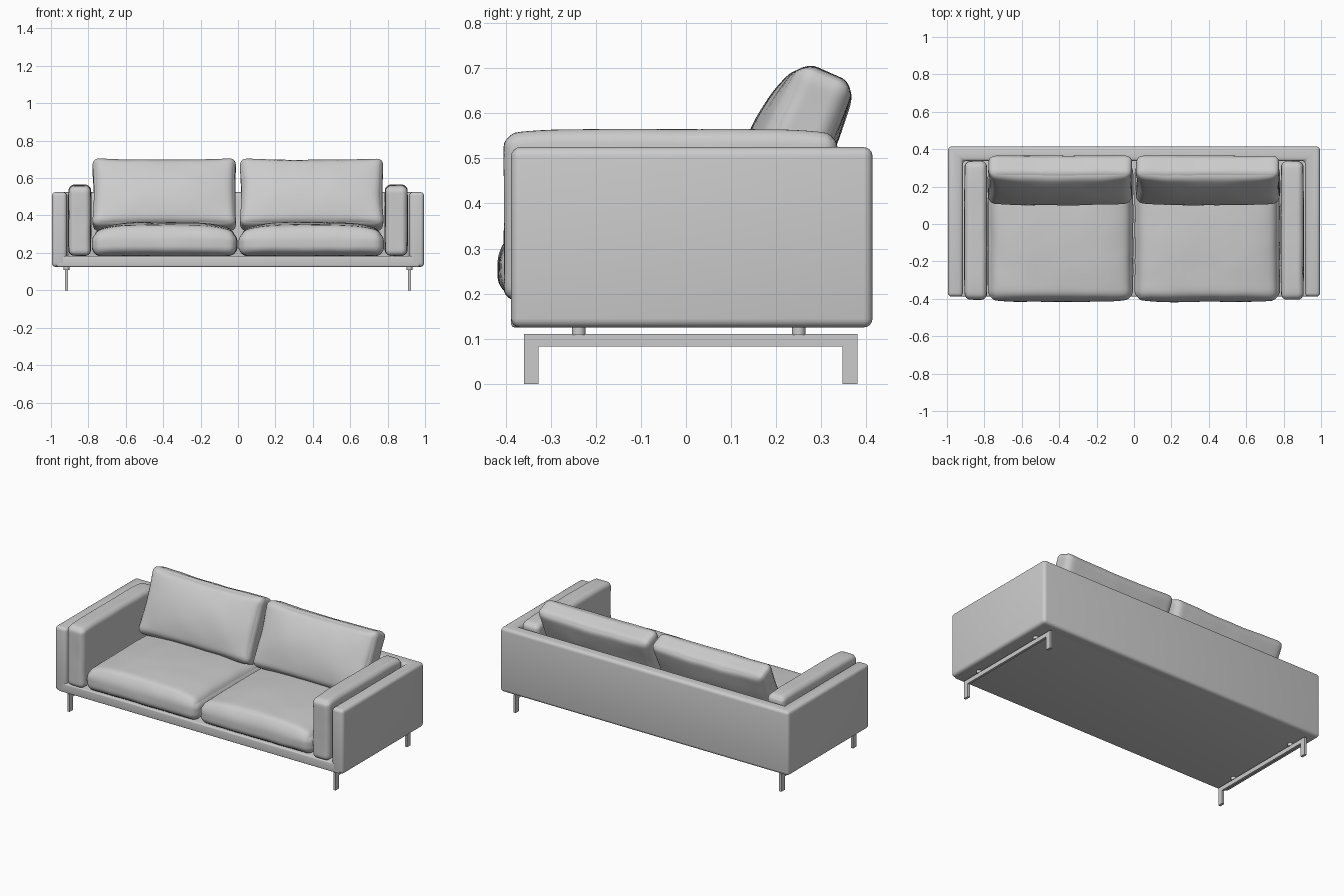
import bpy, bmesh, math
from mathutils import Vector, Matrix, noise

if "Cube" in bpy.data.objects:
    bpy.data.objects.remove(bpy.data.objects["Cube"])


def finish(name, bm, angle=40):
    bmesh.ops.recalc_face_normals(bm, faces=bm.faces)
    me = bpy.data.meshes.new(name)
    bm.to_mesh(me)
    bm.free()
    ob = bpy.data.objects.new(name, me)
    bpy.context.collection.objects.link(ob)
    bpy.ops.object.select_all(action='DESELECT')
    ob.select_set(True)
    bpy.context.view_layer.objects.active = ob
    bpy.ops.object.shade_smooth_by_angle(angle=math.radians(angle))
    return ob


def add_box(bm, lo, hi):
    lo, hi = Vector(lo), Vector(hi)
    m = Matrix.Translation((lo + hi) / 2) @ Matrix.Diagonal((*(hi - lo), 1))
    return bmesh.ops.create_cube(bm, size=1, matrix=m)


def box(name, lo, hi, bevel=0.0):
    bm = bmesh.new()
    add_box(bm, lo, hi)
    if bevel:
        bmesh.ops.bevel(bm, geom=bm.edges[:], offset=bevel, segments=4,
                        profile=0.5, affect='EDGES')
    return finish(name, bm)


def cushion(name, centre, half, r, puff, tilt=0.0, wrinkle=0.003):
    """Rounded box, dense near its edges; puff(u, v, w) gives a soft offset."""
    bm = bmesh.new()
    bmesh.ops.create_cube(bm, size=2)
    bmesh.ops.subdivide_edges(bm, edges=bm.edges[:], cuts=27, use_grid_fill=True)
    half, centre = Vector(half), Vector(centre)
    rot = Matrix.Rotation(tilt, 3, 'X')
    for vert in bm.verts:
        n = [math.copysign(1 - (1 - min(abs(c), 1)) ** 1.8, c) for c in vert.co]
        p = Vector([c * h for c, h in zip(n, half)])
        core = Vector([max(-h + r, min(h - r, c)) for c, h in zip(p, half)])
        d = p - core
        if d.length > 1e-6:
            p = core + d.normalized() * min(r, max(abs(c) for c in d))
        p += Vector(puff(*n))
        p += noise.noise_vector((p + centre) * 9) * wrinkle
        vert.co = rot @ p + centre
    return finish(name, bm, 60)


# upholstered shell: U-shaped wall around sides and back
X, XI, YF, YB, YI, Z0, Z1 = 0.995, 0.915, -0.388, 0.414, 0.338, 0.125, 0.525
plan = [(-X, YF), (-XI, YF), (-XI, YI), (XI, YI), (XI, YF), (X, YF), (X, YB), (-X, YB)]
bm = bmesh.new()
face = bm.faces.new([bm.verts.new((x, y, Z0)) for x, y in plan])
ext = bmesh.ops.extrude_face_region(bm, geom=[face])
bmesh.ops.translate(bm, vec=(0, 0, Z1 - Z0),
                    verts=[g for g in ext['geom'] if isinstance(g, bmesh.types.BMVert)])
bmesh.ops.recalc_face_normals(bm, faces=bm.faces)
bmesh.ops.bevel(bm, geom=bm.edges[:], offset=0.02, segments=4, profile=0.5, affect='EDGES')
finish("sofa_shell", bm)

# base platform
box("base_platform", (-0.97, YF, Z0), (0.97, 0.39, 0.183), 0.008)


# soft shapes of the cushions
def seat_puff(u, v, w):
    crown = (1 - u ** 4) * (0.035 + 0.02 * (1 - v * v)) * max(w, 0)
    return (0, -0.012 * (1 - u ** 4) * (1 - w * w) * max(-v, 0), crown)


def back_puff(u, v, w):
    b = (1 - abs(u) ** 3) * (1 - w * w)
    return (-0.008 * u * (1 - w * w),
            -0.042 * b if v < 0 else 0.014 * b * v,
            -0.010 * (1 - u * u) * max(w, 0))


def arm_puff(u, v, w):
    return (0.004 * u * (1 - v ** 4) * (1 - w ** 4),
            0,
            -0.012 * v ** 6 * max(w, 0))


for side, s in (("left", -1), ("right", 1)):
    cushion(side + "_seat_cushion", (s * 0.392, -0.04, 0.247), (0.388, 0.365, 0.063),
            0.05, seat_puff)
    cushion(side + "_back_cushion", (s * 0.394, 0.238, 0.512), (0.386, 0.066, 0.198),
            0.04, back_puff, math.radians(-24))
    cushion(side + "_arm_cushion", (s * 0.846, -0.034, 0.375), (0.058, 0.37, 0.19),
            0.03, arm_puff, wrinkle=0.002)

    # sled leg: two feet, a rail and two mounting studs
    bm = bmesh.new()
    x0, x1 = s * 0.917 - 0.0075, s * 0.917 + 0.0075
    add_box(bm, (x0, -0.36, 0.083), (x1, 0.38, 0.11))
    for y in (-0.36, 0.347):
        add_box(bm, (x0, y, 0), (x1, y + 0.033, 0.083))
    for y in (-0.238, 0.25):
        bmesh.ops.create_cone(bm, cap_ends=True, segments=16, radius1=0.015, radius2=0.015,
                              depth=0.02, matrix=Matrix.Translation((s * 0.917, y, 0.118)))
    finish(side + "_leg_frame", bm)
